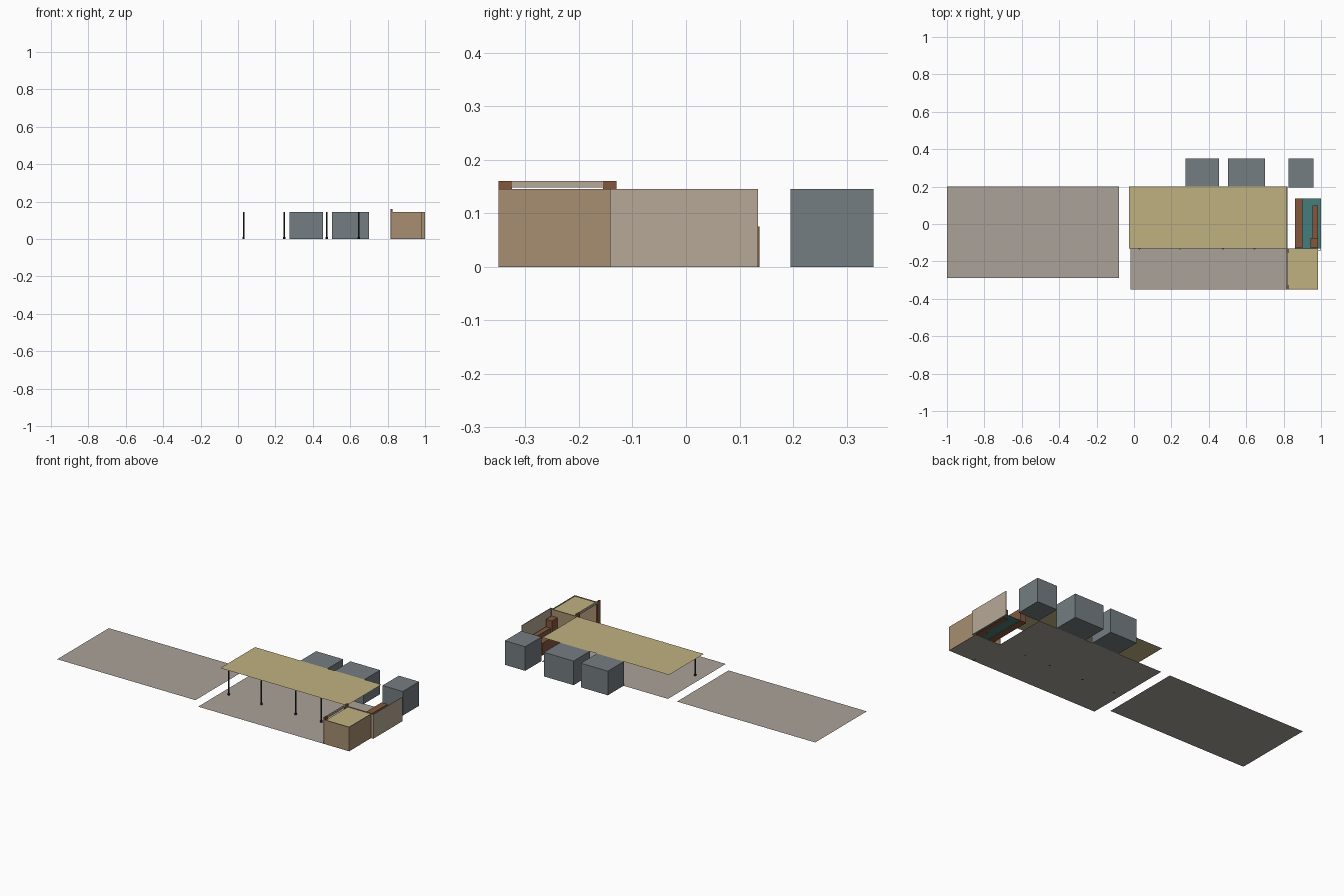
import bpy, bmesh
from mathutils import Vector

if "Cube" in bpy.data.objects:
    bpy.data.objects.remove(bpy.data.objects["Cube"])


def material(name, r, g, b):
    m = bpy.data.materials.new(name)
    m.diffuse_color = tuple((c / 255) ** 2.2 for c in (r, g, b)) + (1,)
    m.use_nodes = True
    m.node_tree.nodes["Principled BSDF"].inputs["Base Color"].default_value = m.diffuse_color
    return m


PAVING = material("paving", 168, 161, 152)
KHAKI = material("canvas_roof", 190, 176, 128)
SLATE = material("slate", 116, 124, 128)
TAN = material("tan_wall", 166, 140, 112)
BEIGE = material("beige_wall", 181, 167, 149)
BROWN = material("brown_wood", 130, 88, 64)
TEAL = material("teal_floor", 72, 124, 122)
DARK = material("dark_metal", 45, 48, 52)


def add(name, bm, mat):
    me = bpy.data.meshes.new(name)
    bm.to_mesh(me)
    bm.free()
    me.materials.append(mat)
    ob = bpy.data.objects.new(name, me)
    bpy.context.collection.objects.link(ob)
    return ob


def box(name, x, y, z, mat):
    bm = bmesh.new()
    bmesh.ops.create_cube(bm, size=1)
    for v in bm.verts:
        v.co = Vector([r[0] + (c + 0.5) * (r[1] - r[0]) for c, r in zip(v.co, (x, y, z))])
    return add(name, bm, mat)


def sheet(name, x, y, z, mat):
    bm = bmesh.new()
    bm.faces.new([bm.verts.new((a, b, z)) for a, b in
                  ((x[0], y[0]), (x[1], y[0]), (x[1], y[1]), (x[0], y[1]))])
    return add(name, bm, mat)


H = 0.145

# Ground areas
sheet("side_ground", (-1, -0.08), (-0.29, 0.2), 0, PAVING)
sheet("main_ground", (-0.02, 0.82), (-0.35, 0.2), 0, PAVING)
sheet("room_floor", (0.82, 0.985), (-0.35, -0.13), 0, PAVING)

# Canopy on a row of slim poles with round feet
sheet("canopy_roof", (-0.027, 0.815), (-0.13, 0.2), 0.146, KHAKI)
for i, x in enumerate((0.03, 0.247, 0.475, 0.645)):
    bm = bmesh.new()
    bmesh.ops.create_cone(bm, cap_ends=True, segments=8, radius1=0.004, radius2=0.004, depth=H)
    bmesh.ops.translate(bm, verts=bm.verts, vec=(x, -0.13, H / 2))
    foot = bmesh.ops.create_cone(bm, cap_ends=True, segments=8, radius1=0.006,
                                 radius2=0.006, depth=0.01)
    bmesh.ops.translate(bm, verts=foot["verts"], vec=(x, -0.13, 0.005))
    add(f"canopy_pole_{i + 1}", bm, DARK)

# Storage blocks behind the canopy
for i, (a, b) in enumerate(((0.275, 0.455), (0.503, 0.7), (0.825, 0.96))):
    box(f"rear_block_{i + 1}", (a, b), (0.195, 0.35), (0, H), SLATE)

# Small room, open towards the canopy
T = 0.004
box("room_front_wall", (0.82, 0.985), (-0.35, -0.35 + T), (0, H), TAN)
box("room_back_wall", (0.82, 0.985), (-0.13 - T, -0.13), (0, H), TAN)
box("room_side_wall", (0.985 - T, 0.985), (-0.35 + T, -0.13 - T), (0, H), TAN)
sheet("room_roof", (0.824, 0.981), (-0.346, -0.134), 0.141, KHAKI)

# Entrance frame of the room
for name, y in (("front", -0.35), ("back", -0.155)):
    box(f"entrance_{name}_post", (0.815, 0.825), (y, y + 0.025), (0, 0.16), BROWN)
box("entrance_beam", (0.816, 0.824), (-0.325, -0.155), (0.148, 0.16), BEIGE)

# Bar: floor, walls, counter, shelf, cabinet
sheet("bar_floor", (0.862, 0.998), (-0.13, 0.135), 0.003, TEAL)
box("bar_side_wall", (0.996, 1.0), (-0.142, 0.135), (0, H), BEIGE)
box("bar_end_wall", (0.985, 0.996), (-0.142, -0.138), (0, H), TAN)
box("bar_counter", (0.86, 0.9), (-0.129, 0.137), (0, 0.075), BROWN)
box("bar_shelf", (0.955, 0.985), (-0.075, 0.1), (0, 0.06), BROWN)
box("bar_cabinet", (0.945, 0.985), (-0.129, -0.075), (0, 0.105), BROWN)
